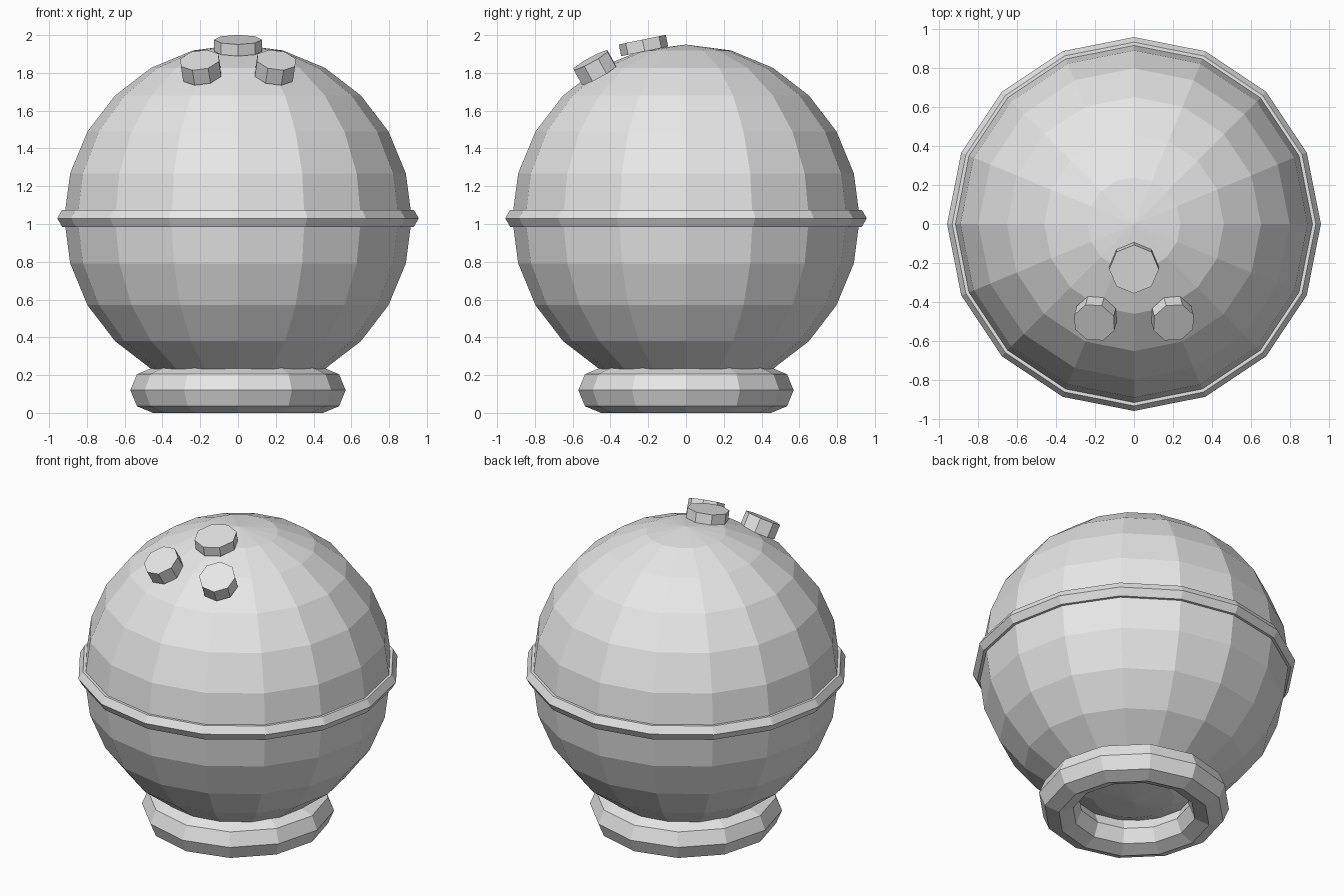
import bpy, math
from mathutils import Vector

cube = bpy.data.objects.get("Cube")
if cube:
    bpy.data.objects.remove(cube, do_unlink=True)

grey = bpy.data.materials.new("plain_grey")
grey.use_nodes = True
colour = (0.8, 0.8, 0.8, 1)
grey.diffuse_color = colour
grey.node_tree.nodes["Principled BSDF"].inputs["Base Color"].default_value = colour


def finish(name):
    ob = bpy.context.object
    ob.name = name
    ob.data.materials.clear()
    ob.data.materials.append(grey)
    bpy.ops.object.shade_flat()
    return ob


def ring(name, z, major, minor, sides, section):
    bpy.ops.mesh.primitive_torus_add(location=(0, 0, z), major_radius=major,
                                     minor_radius=minor, major_segments=sides,
                                     minor_segments=section)
    return finish(name)


def button(name, centre, normal, radius, depth, turn):
    bpy.ops.mesh.primitive_cylinder_add(vertices=8, radius=radius, depth=depth,
                                        location=centre)
    ob = finish(name)
    tilt = Vector((0, 0, 1)).rotation_difference(Vector(normal))
    spin = Vector((0, 0, 1))
    ob.rotation_mode = 'QUATERNION'
    ob.rotation_quaternion = tilt @ type(tilt)(spin, math.radians(turn))
    return ob


# round body
bpy.ops.mesh.primitive_uv_sphere_add(segments=16, ring_count=12, radius=0.92,
                                     location=(0, 0, 1.03))
finish("body")

# band round the middle and ring foot
ring("middle_band", 1.03, 0.905, 0.052, 16, 6)
ring("foot_ring", 0.12, 0.45, 0.12, 12, 8)

# three raised discs near the top
button("top_button", (0, -0.225, 1.945), (0, -0.2, 0.98), 0.127, 0.063, 0)
for side, name in ((1, "left_button"), (-1, "right_button")):
    button(name, (side * 0.197, -0.483, 1.828), (side * 0.13, -0.48, 0.87),
           0.11, 0.092, 22.5)
